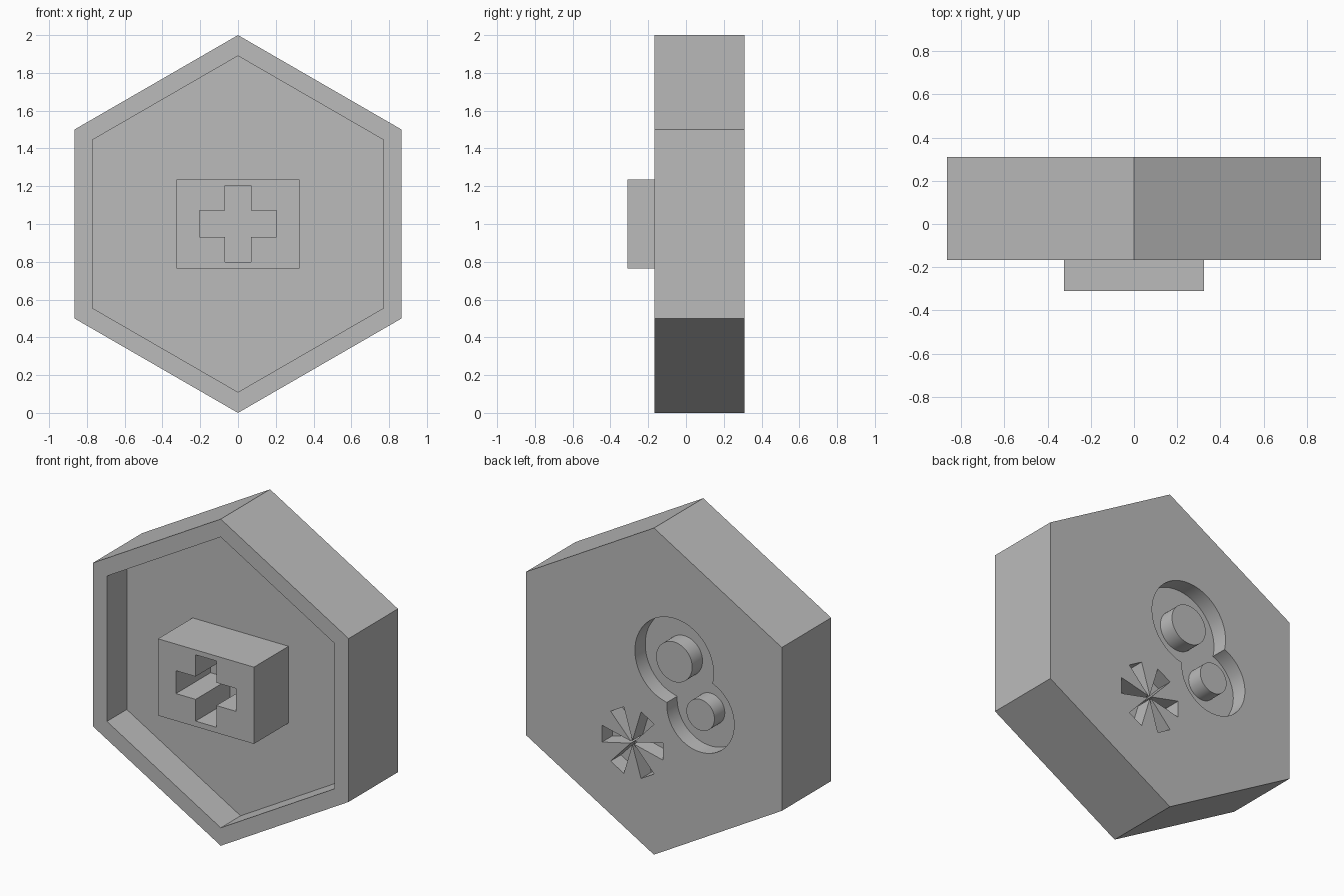
import bpy, bmesh
from math import sin, cos, radians, tau

cube = bpy.data.objects.get("Cube")
if cube:
    bpy.data.objects.remove(cube, do_unlink=True)

grey = bpy.data.materials.new("plain grey")
grey.use_nodes = True
grey.diffuse_color = (0.5, 0.5, 0.5, 1)
bsdf = next(n for n in grey.node_tree.nodes if n.type == 'BSDF_PRINCIPLED')
bsdf.inputs["Base Color"].default_value = grey.diffuse_color

FRONT, FLOOR, BACK = -0.167, 0.025, 0.31
POCKET = 0.1        # depth of the pockets in the back
BLOCK_FRONT = -0.31


def ring(x, z, radius, sides, start=90):
    """Regular polygon outline in the xz plane."""
    return [(x + radius * cos(radians(start) + tau * i / sides),
             z + radius * sin(radians(start) + tau * i / sides)) for i in range(sides)]


def prism(name, outline, y0, y1):
    """Extrude an xz outline from y0 to y1."""
    bm = bmesh.new()
    face = bm.faces.new([bm.verts.new((x, y0, z)) for x, z in outline])
    made = bmesh.ops.extrude_face_region(bm, geom=[face])["geom"]
    moved = [v for v in made if isinstance(v, bmesh.types.BMVert)]
    bmesh.ops.translate(bm, verts=moved, vec=(0, y1 - y0, 0))
    bmesh.ops.recalc_face_normals(bm, faces=bm.faces)
    mesh = bpy.data.meshes.new(name)
    bm.to_mesh(mesh)
    bm.free()
    mesh.materials.append(grey)
    obj = bpy.data.objects.new(name, mesh)
    bpy.context.collection.objects.link(obj)
    return obj


def activate(obj):
    bpy.ops.object.select_all(action='DESELECT')
    obj.select_set(True)
    bpy.context.view_layer.objects.active = obj


def cut(obj, outline, y0, y1):
    """Remove an extruded outline from the object."""
    cutter = prism("cutter", outline, y0, y1)
    cutter.hide_render = True
    mod = obj.modifiers.new("cut", 'BOOLEAN')
    mod.operation = 'DIFFERENCE'
    mod.solver = 'EXACT'
    mod.object = cutter
    activate(obj)
    bpy.ops.object.modifier_apply(modifier=mod.name)
    bpy.data.objects.remove(cutter, do_unlink=True)


def smooth(obj):
    activate(obj)
    bpy.ops.object.shade_smooth_by_angle(angle=radians(30))


# Hexagonal body with a wide recess in the front
body = prism("hexagon_body", ring(0, 1, 1, 6), FRONT, BACK)
cut(body, ring(0, 1, 0.89, 6), FRONT - 0.1, FLOOR)

# Two overlapping round pockets in the back, each around a flush post
for size, x, z, pocket_radius, post_radius in (
        ("large", -0.137, 1.217, 0.266, 0.122),
        ("small", -0.315, 0.94, 0.228, 0.095)):
    cut(body, ring(x, z, pocket_radius, 64), BACK - POCKET, BACK + 0.1)
    smooth(prism(size + "_post", ring(x, z, post_radius, 48), BACK - POCKET, BACK))

# Six-armed star pocket in the back, its arms widening outwards
star = []
for i in range(6):
    for angle, radius in ((-14, 0.212), (14, 0.212), (30, 0.012)):
        a = radians(60 * i + angle)
        star.append((0.146 + radius * cos(a), 0.647 + radius * sin(a)))
cut(body, star, BACK - POCKET, BACK + 0.1)
smooth(body)

# Front block with a plus-shaped socket
w, h = 0.325, 0.235
block = prism("front_block", [(-w, 1 - h), (w, 1 - h), (w, 1 + h), (-w, 1 + h)],
              BLOCK_FRONT, FLOOR)
s, t = 0.203, 0.07
plus = [(-t, -s), (t, -s), (t, -t), (s, -t), (s, t), (t, t),
        (t, s), (-t, s), (-t, t), (-s, t), (-s, -t), (-t, -t)]
cut(block, [(x, z + 1.002) for x, z in plus], BLOCK_FRONT - 0.1, FLOOR + 0.1)
